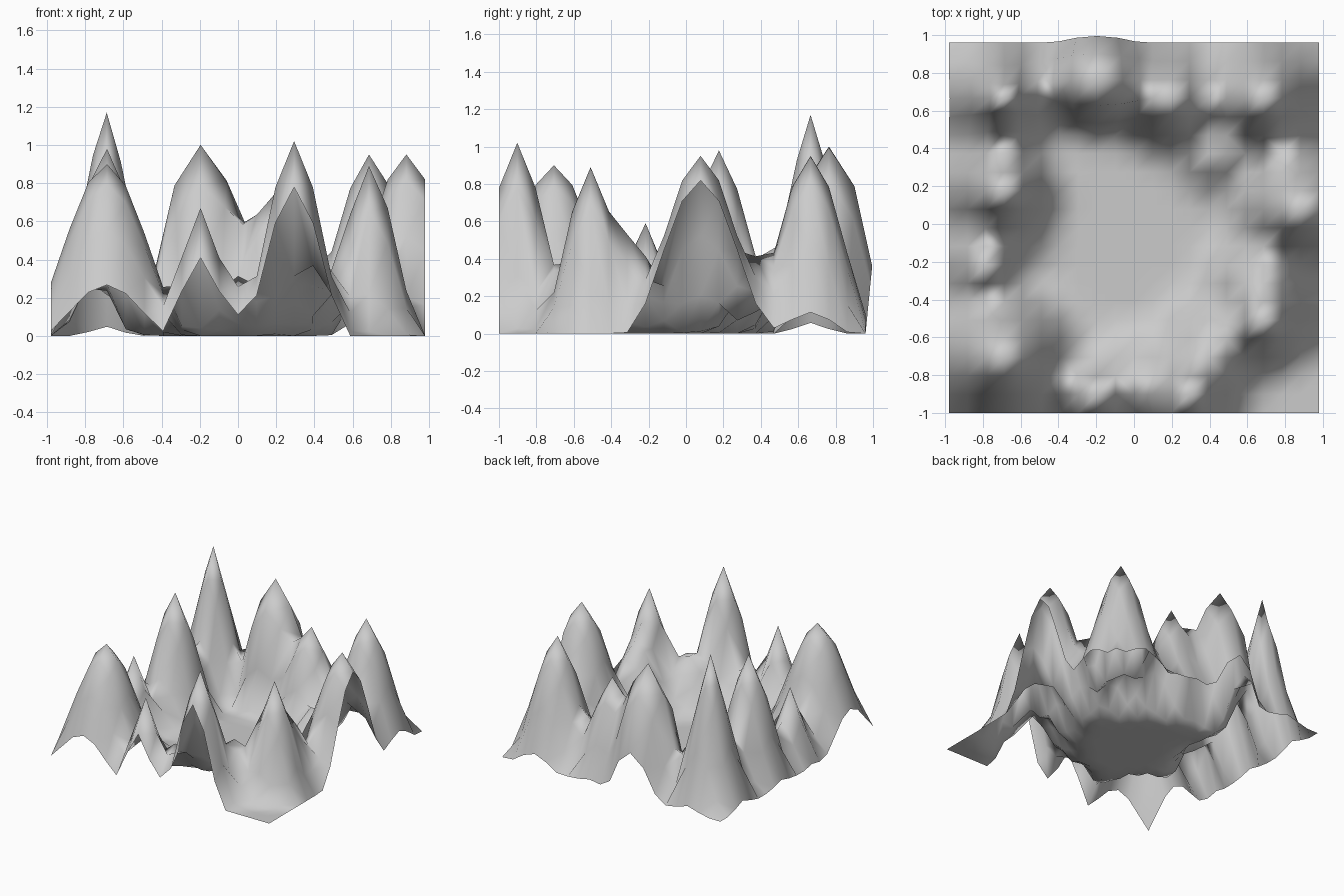
import bpy, bmesh, math

if "Cube" in bpy.data.objects:
    bpy.data.objects.remove(bpy.data.objects["Cube"])

N = 20
STEP = 0.098

# Main peaks: x, y, height, radius
PEAKS = [
    (-0.69, 0.666, 1.17, 0.335), (-0.69, 0.176, 0.98, 0.33), (-0.69, -0.706, 0.90, 0.46),
    (-0.196, 0.764, 1.00, 0.33), (-0.196, -0.902, 0.67, 0.23), (0.294, -0.902, 1.02, 0.31),
    (0.69, 0.666, 0.95, 0.37), (0.69, -0.51, 0.89, 0.29), (0.882, 0.078, 0.95, 0.42),
    (0.186, 0.66, 0.75, 0.34), (-0.784, -0.216, 0.59, 0.22),
]
# Low ridges and saddles that join the peaks
RIDGES = [
    (0.66, -0.32, 0.54, 0.34), (0.42, -0.65, 0.40, 0.36), (0.02, -0.82, 0.32, 0.30),
    (0.44, 0.37, 0.29, 0.26), (0.80, 0.38, 0.42, 0.24), (-0.69, -0.02, 0.28, 0.30),
]


def falloff(x, y, p):
    t = max(0.0, 1 - math.hypot(x - p[0], y - p[1]) / p[3])
    return t * t * (3 - 2 * t)


def height(x, y):
    main = sum(p[2] * falloff(x, y, p) for p in PEAKS)
    return max([main] + [r[2] * falloff(x, y, r) for r in RIDGES])


# Mountain ring: a grid raised by smooth bumps around a flat basin
bm = bmesh.new()
grid = []
# the broad back peak is swollen outward, the tallest peak is pinched
SWELL = [(PEAKS[3], 0.5), (PEAKS[0], -0.32)]
for j in range(N + 1):
    row = []
    for i in range(N + 1):
        x, y = -0.98 + STEP * i, -1 + STEP * j
        px, py = x, y
        for p, amount in SWELL:
            s = amount * falloff(x, y, p)
            px += (x - p[0]) * s
            if amount > 0 or j < N:
                py += (y - p[1]) * s
        row.append(bm.verts.new((px, py, height(x, y))))
    grid.append(row)
for j in range(N):
    for i in range(N):
        bm.faces.new((grid[j][i], grid[j][i + 1], grid[j + 1][i + 1], grid[j + 1][i]))
for f in bm.faces:
    f.smooth = True
mesh = bpy.data.meshes.new("mountain_ring")
bm.to_mesh(mesh)
bm.free()
bpy.context.collection.objects.link(bpy.data.objects.new("mountain_ring", mesh))
